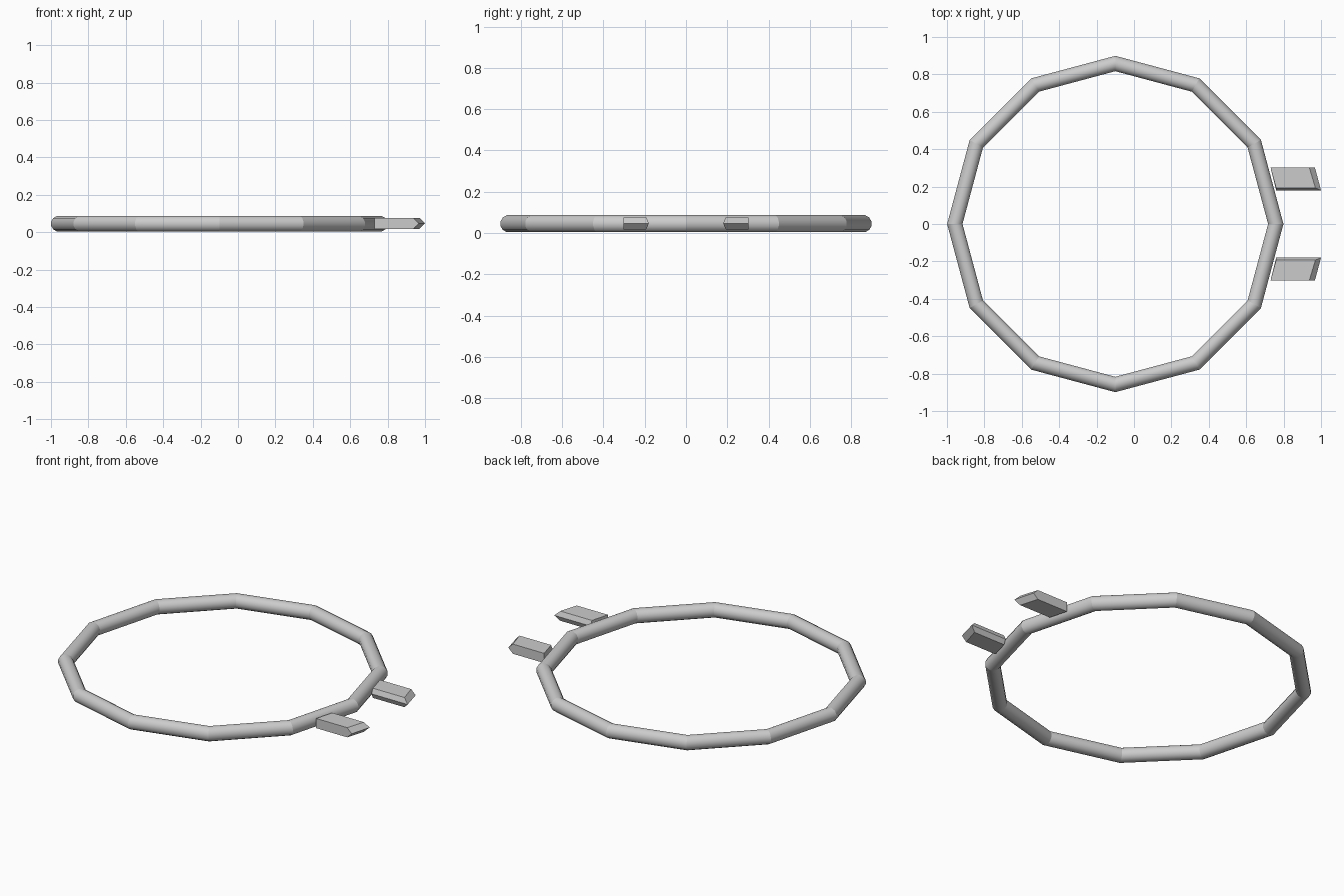
import bpy, bmesh, math

if "Cube" in bpy.data.objects:
    bpy.data.objects.remove(bpy.data.objects["Cube"])

ZC = 0.045   # mid height of the ring


def add_mesh(name, bm):
    bmesh.ops.recalc_face_normals(bm, faces=bm.faces)
    me = bpy.data.meshes.new(name)
    bm.to_mesh(me)
    bm.free()
    ob = bpy.data.objects.new(name, me)
    bpy.context.collection.objects.link(ob)
    return ob


# Twelve-sided ring with a round tube, creased at each joint
def ring(cx, major, minor, sides, tube):
    bm = bmesh.new()
    loops = []
    for i in range(sides):
        a = 2 * math.pi * i / sides
        loop = []
        for j in range(tube):
            b = 2 * math.pi * (j + 0.5) / tube
            r = major + minor * math.cos(b)
            loop.append(bm.verts.new((cx + r * math.cos(a), r * math.sin(a),
                                      ZC + minor * math.sin(b))))
        loops.append(loop)
    for i in range(sides):
        p, q = loops[i], loops[(i + 1) % sides]
        for j in range(tube):
            k = (j + 1) % tube
            bm.faces.new((p[j], q[j], q[k], p[k])).smooth = True
    for loop in loops:
        for j in range(tube):
            bm.edges.get((loop[j], loop[(j + 1) % tube])).smooth = False
    return add_mesh("ring", bm)


# Flat tab with a slanted tip, ridged on its inner side and tip
def tab(name, side):
    bm = bmesh.new()
    levels = []
    for z, tip, inner in ((0.018, 0.97, 0.193), (0.047, 1.0, 0.18), (0.076, 0.97, 0.193)):
        pts = ((0.73, 0.303), (tip - 0.033, 0.303), (tip, inner), (0.76, inner))
        levels.append([bm.verts.new((x, side * y, z)) for x, y in pts])
    for lo, hi in zip(levels, levels[1:]):
        for j in range(4):
            k = (j + 1) % 4
            bm.faces.new((lo[j], lo[k], hi[k], hi[j]))
    bm.faces.new(levels[0])
    bm.faces.new(levels[-1])
    return add_mesh(name, bm)


ring(-0.1, 0.858, 0.0425, 12, 12)
tab("front_tab", -1)
tab("back_tab", 1)
